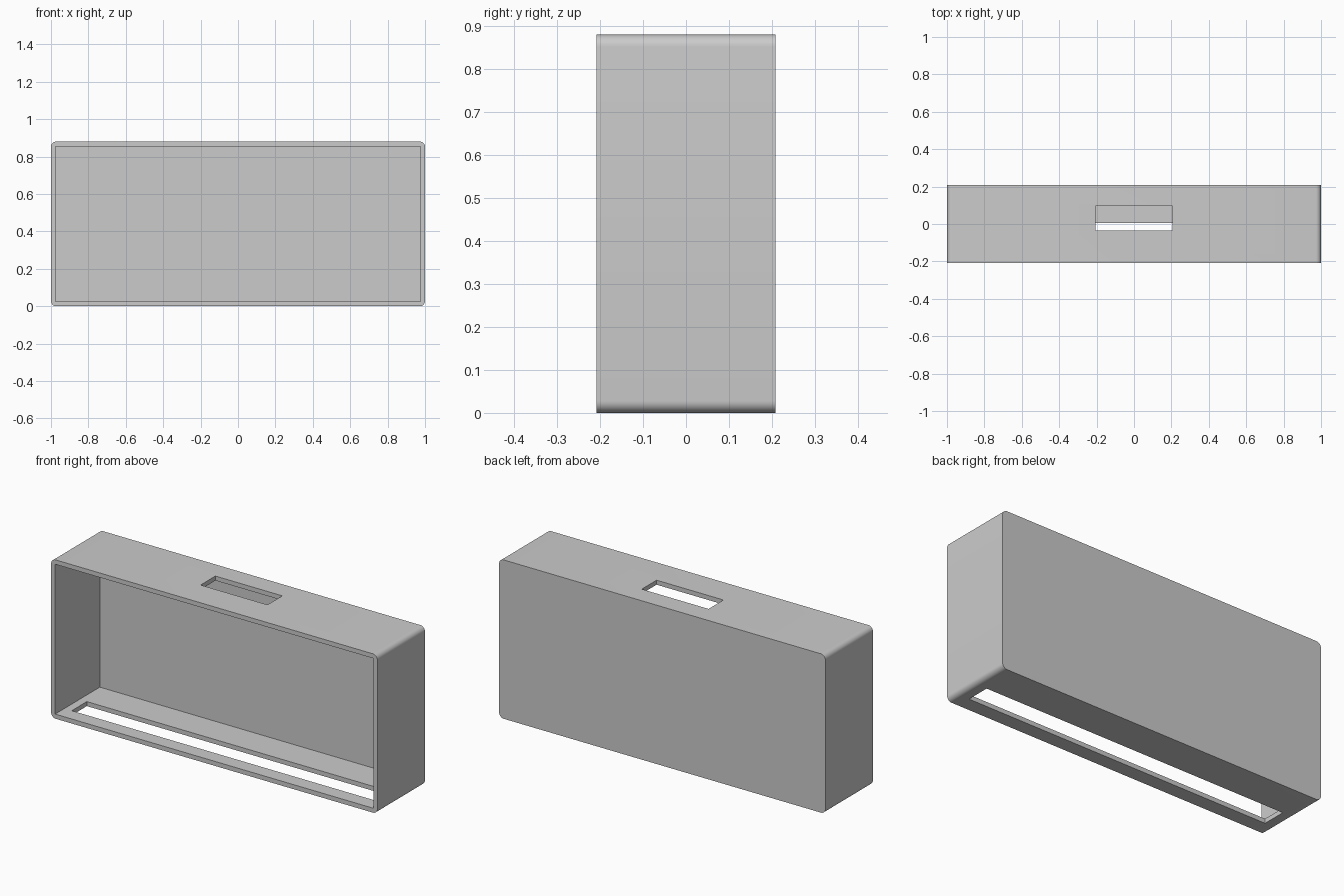
import bpy, bmesh
from math import radians

if "Cube" in bpy.data.objects:
    bpy.data.objects.remove(bpy.data.objects["Cube"])


def make_box(name, lo, hi, radius=0.0):
    """Axis-aligned box; radius rounds the four edges running along y."""
    bm = bmesh.new()
    bmesh.ops.create_cube(bm, size=1)
    for v in bm.verts:
        for i in range(3):
            v.co[i] = hi[i] if v.co[i] > 0 else lo[i]
    if radius:
        edges = [e for e in bm.edges
                 if abs(e.verts[0].co.y - e.verts[1].co.y) > 0.01]
        bmesh.ops.bevel(bm, geom=edges, offset=radius, segments=8,
                        profile=0.5, affect='EDGES')
    bmesh.ops.recalc_face_normals(bm, faces=bm.faces)
    mesh = bpy.data.meshes.new(name)
    bm.to_mesh(mesh)
    bm.free()
    obj = bpy.data.objects.new(name, mesh)
    bpy.context.collection.objects.link(obj)
    return obj


def cut(target, name, lo, hi):
    """Subtract a box from the target and discard the cutter."""
    cutter = make_box(name, lo, hi)
    cutter.hide_render = True
    mod = target.modifiers.new(name, 'BOOLEAN')
    mod.operation = 'DIFFERENCE'
    mod.solver = 'EXACT'
    mod.object = cutter
    bpy.context.view_layer.objects.active = target
    bpy.ops.object.modifier_apply(modifier=mod.name)
    bpy.data.objects.remove(cutter)


W, D, H, T = 1.0, 0.208, 0.88, 0.025

# Rounded outer case, open at the front
case = make_box("open_case", (-W, -D, 0), (W, D, H), radius=0.028)
cut(case, "cavity", (-W + T, -D - 0.1, T), (W - T, D - T, H - T))

# Short slot through the top, long slot through the floor
cut(case, "top_slot", (-0.205, -0.035, H - 0.1), (0.205, 0.095, H + 0.1))
cut(case, "floor_slot", (-0.93, -0.127, -0.1), (0.93, 0.005, 0.1))

# Smooth only the rounded corners
bpy.ops.object.select_all(action='DESELECT')
case.select_set(True)
bpy.context.view_layer.objects.active = case
bpy.ops.object.shade_smooth_by_angle(angle=radians(30))
